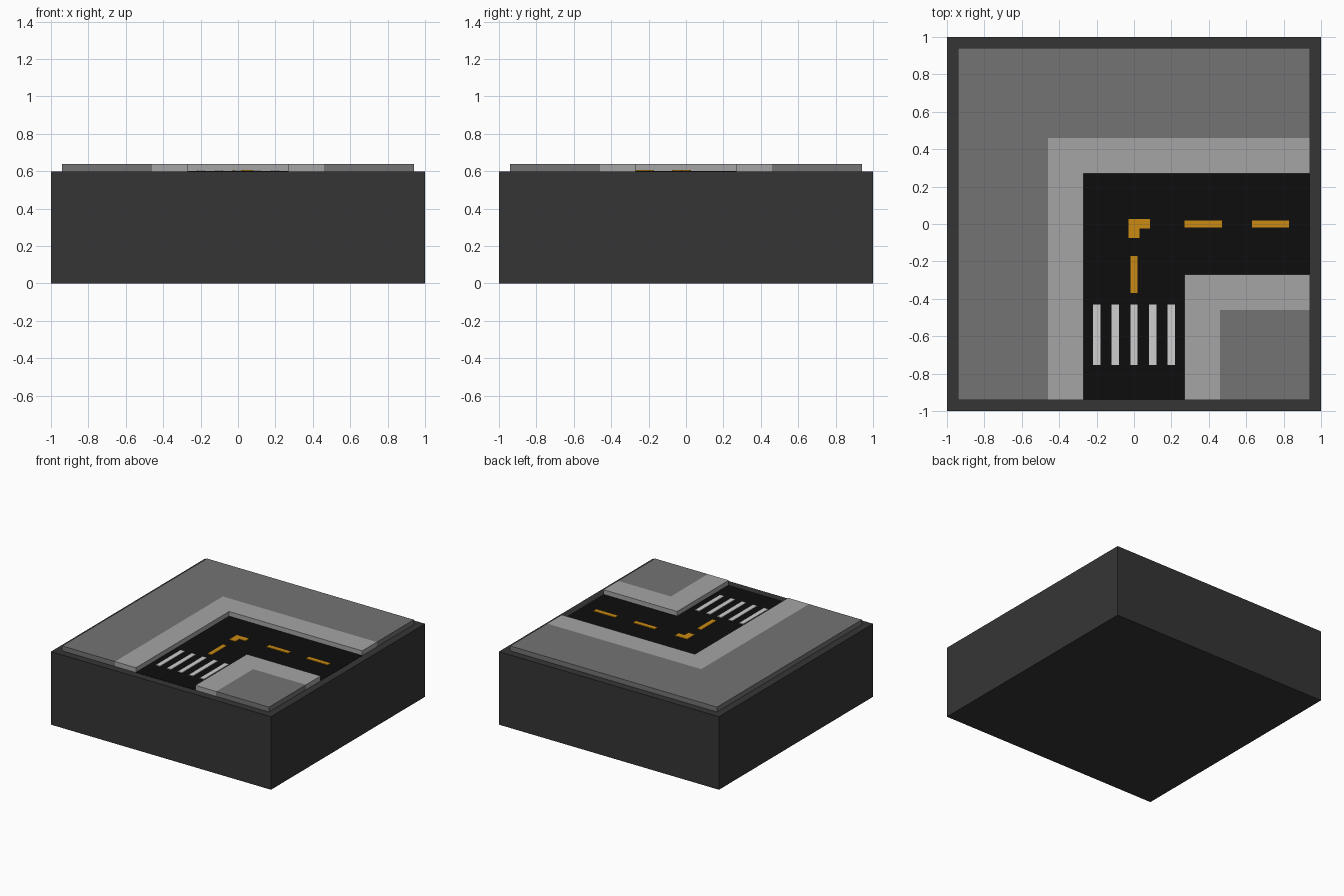
import bpy
import bmesh

if "Cube" in bpy.data.objects:
    bpy.data.objects.remove(bpy.data.objects["Cube"], do_unlink=True)

EDGE = 0.94      # half width of the paved tile
BASE_TOP = 0.6
CURB_TOP = 0.64
ROAD_TOP = 0.602
MARK_TOP = 0.607


def material(name, r, g, b):
    m = bpy.data.materials.new(name)
    m.use_nodes = True
    m.diffuse_color = (r, g, b, 1)
    bsdf = m.node_tree.nodes["Principled BSDF"]
    bsdf.inputs["Base Color"].default_value = (r, g, b, 1)
    bsdf.inputs["Roughness"].default_value = 0.9
    return m


base_gray = material("base dark gray", 0.036, 0.036, 0.036)
lot_gray = material("lot gray", 0.175, 0.175, 0.175)
walk_gray = material("sidewalk light gray", 0.375, 0.375, 0.375)
asphalt = material("asphalt black", 0.004, 0.004, 0.004)
orange = material("lane orange", 0.6, 0.26, 0.007)
white = material("crossing white", 0.62, 0.62, 0.62)


def prism(name, outline, z0, z1, mat):
    """Extrude a flat outline from z0 up to z1."""
    bm = bmesh.new()
    face = bm.faces.new([bm.verts.new((x, y, z0)) for x, y in outline])
    top = bmesh.ops.extrude_face_region(bm, geom=[face])["geom"]
    bmesh.ops.translate(bm, vec=(0, 0, z1 - z0),
                        verts=[v for v in top if isinstance(v, bmesh.types.BMVert)])
    bmesh.ops.recalc_face_normals(bm, faces=bm.faces)
    mesh = bpy.data.meshes.new(name)
    bm.to_mesh(mesh)
    bm.free()
    mesh.materials.append(mat)
    obj = bpy.data.objects.new(name, mesh)
    bpy.context.collection.objects.link(obj)
    return obj


def rect(x0, x1, y0, y1):
    return [(x0, y0), (x1, y0), (x1, y1), (x0, y1)]


def bend(outer, inner):
    """L-shaped band turning from the front edge to the left edge."""
    return [(-outer, -EDGE), (-outer, outer), (EDGE, outer),
            (EDGE, inner), (-inner, inner), (-inner, -EDGE)]


# Plinth
prism("base", rect(-1, 1, -1, 1), 0, BASE_TOP, base_gray)

# Ground bands, from the outside of the bend inwards
prism("outer_lot", bend(EDGE, 0.46), BASE_TOP, CURB_TOP, lot_gray)
prism("outer_sidewalk", bend(0.46, 0.27), BASE_TOP, CURB_TOP, walk_gray)
prism("road", bend(0.27, -0.27), BASE_TOP, ROAD_TOP, asphalt)
prism("inner_sidewalk", bend(-0.27, -0.46), BASE_TOP, CURB_TOP, walk_gray)
prism("inner_lot", rect(0.46, EDGE, -EDGE, -0.46), BASE_TOP, CURB_TOP, lot_gray)

# Lane dashes and the corner mark
for i, x in enumerate((0.27, 0.63)):
    prism(f"lane_dash_{i + 1}", rect(x, x + 0.2, -0.02, 0.02), ROAD_TOP, MARK_TOP, orange)
prism("front_lane_dash", rect(-0.02, 0.02, -0.37, -0.17), ROAD_TOP, MARK_TOP, orange)
prism("corner_mark", [(-0.03, -0.075), (-0.03, 0.027), (0.085, 0.027),
                      (0.085, -0.025), (0.03, -0.025), (0.03, -0.075)],
      ROAD_TOP, MARK_TOP, orange)

# Crossing stripes
for i in range(5):
    x = (i - 2) * 0.1
    prism(f"crossing_stripe_{i + 1}", rect(x - 0.02, x + 0.02, -0.755, -0.43),
          ROAD_TOP, MARK_TOP, white)
